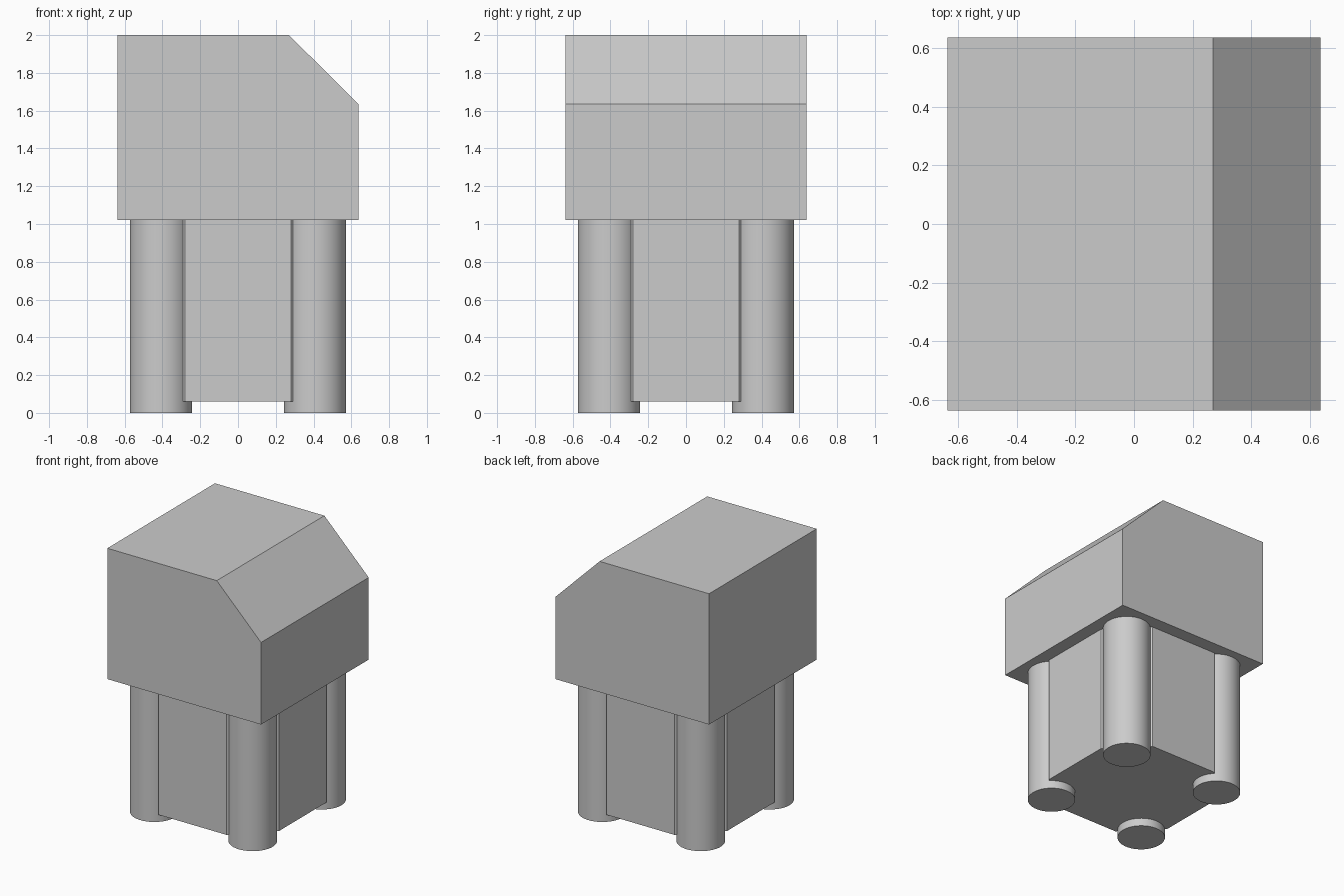
import bpy
import bmesh

cube = bpy.data.objects.get("Cube")
if cube:
    bpy.data.objects.remove(cube, do_unlink=True)

grey = bpy.data.materials.new("plain grey")
grey.use_nodes = True
colour = (0.6, 0.6, 0.6, 1.0)
grey.diffuse_color = colour
grey.node_tree.nodes["Principled BSDF"].inputs["Base Color"].default_value = colour


def prism(name, outline, offset):
    """Extrude a closed outline of 3D points along an offset."""
    bm = bmesh.new()
    face = bm.faces.new([bm.verts.new(p) for p in outline])
    result = bmesh.ops.extrude_face_region(bm, geom=[face], use_keep_orig=True)
    moved = [v for v in result["geom"] if isinstance(v, bmesh.types.BMVert)]
    bmesh.ops.translate(bm, verts=moved, vec=offset)
    bmesh.ops.recalc_face_normals(bm, faces=bm.faces)
    mesh = bpy.data.meshes.new(name)
    bm.to_mesh(mesh)
    bm.free()
    mesh.materials.append(grey)
    obj = bpy.data.objects.new(name, mesh)
    bpy.context.collection.objects.link(obj)
    return obj


HALF = 0.637      # half width of the head
HEAD_BASE = 1.02
TOP = 2.0

# Head: block with one sloped upper edge on the +x side
profile = [(-HALF, HEAD_BASE), (HALF, HEAD_BASE), (HALF, 1.635),
           (0.27, TOP), (-HALF, TOP)]
prism("head_block", [(x, -HALF, z) for x, z in profile], (0, 2 * HALF, 0))

# Body: square column with chamfered corners
FACE, EDGE, BODY_BASE = 0.537, 0.281, 0.06
octagon = [(FACE, -EDGE), (FACE, EDGE), (EDGE, FACE), (-EDGE, FACE),
           (-FACE, EDGE), (-FACE, -EDGE), (-EDGE, -FACE), (EDGE, -FACE)]
prism("body_column", [(x, y, BODY_BASE) for x, y in octagon],
      (0, 0, HEAD_BASE - BODY_BASE))

# Legs: one round post at each corner
for side, sx in (("left", 1), ("right", -1)):
    for end, sy in (("front", -1), ("back", 1)):
        bpy.ops.mesh.primitive_cylinder_add(
            vertices=64, radius=0.165, depth=HEAD_BASE,
            location=(sx * 0.408, sy * 0.408, HEAD_BASE / 2))
        leg = bpy.context.object
        leg.name = f"{end}_{side}_leg"
        leg.data.materials.append(grey)
        bpy.ops.object.shade_smooth_by_angle()
